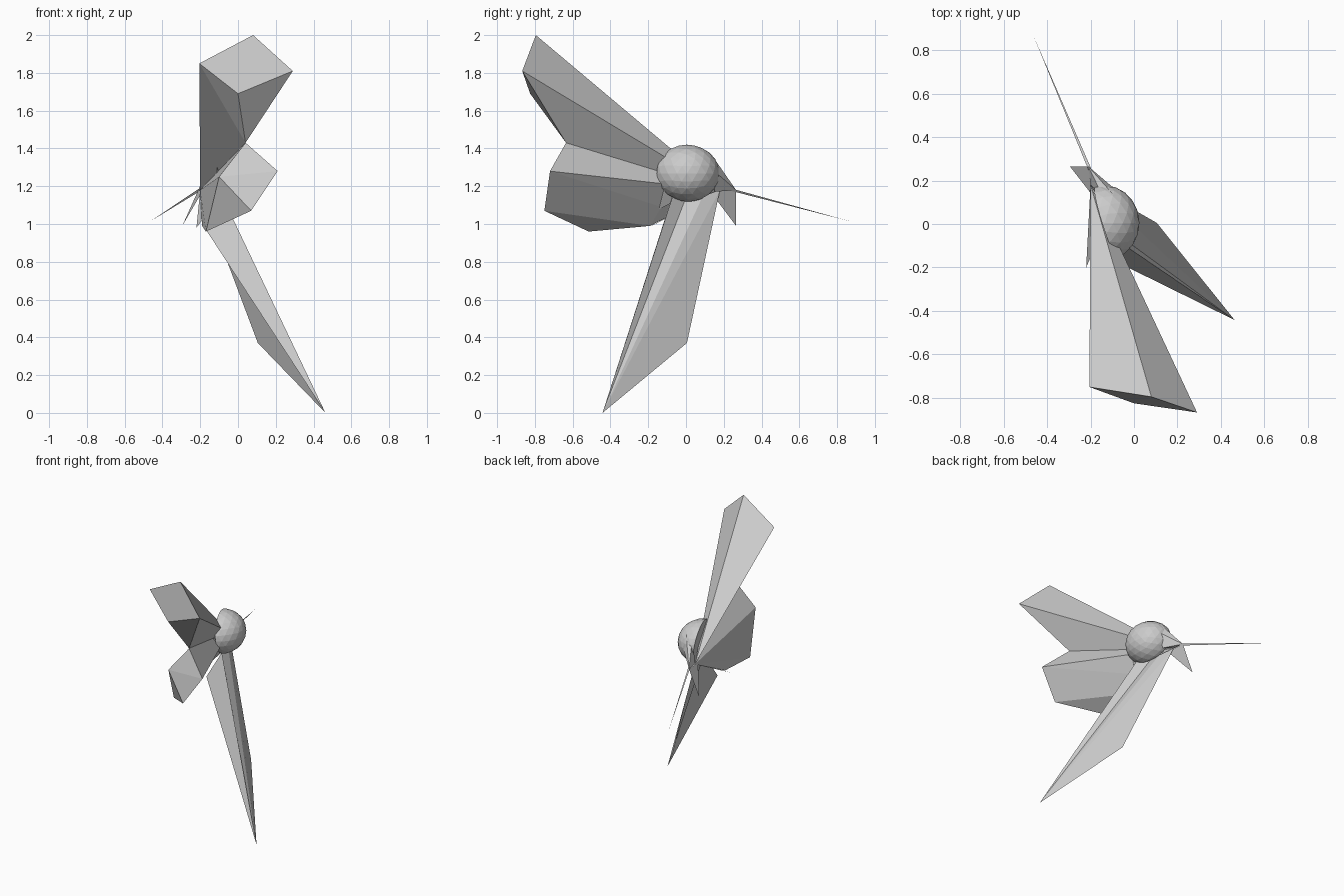
import bpy, bmesh
from mathutils import Vector

cube = bpy.data.objects.get("Cube")
if cube:
    bpy.data.objects.remove(cube)

grey = bpy.data.materials.new("plain grey")
grey.use_nodes = True
colour = (0.6, 0.6, 0.6, 1)
grey.diffuse_color = colour
grey.node_tree.nodes["Principled BSDF"].inputs["Base Color"].default_value = colour


def finish(name, bm):
    bmesh.ops.recalc_face_normals(bm, faces=bm.faces)
    mesh = bpy.data.meshes.new(name)
    bm.to_mesh(mesh)
    bm.free()
    mesh.materials.append(grey)
    obj = bpy.data.objects.new(name, mesh)
    bpy.context.collection.objects.link(obj)
    return obj


def shard(name, points):
    """Faceted solid wrapped around a few corner points."""
    bm = bmesh.new()
    for p in points:
        bm.verts.new(p)
    bmesh.ops.convex_hull(bm, input=bm.verts)
    loose = [v for v in bm.verts if not v.link_faces]
    bmesh.ops.delete(bm, geom=loose, context='VERTS')
    bmesh.ops.dissolve_limit(bm, angle_limit=0.03, verts=bm.verts, edges=bm.edges)
    return finish(name, bm)


def fan(name, tip, rim):
    """Open folded sheet: triangles from one tip to a row of rim points."""
    bm = bmesh.new()
    centre = bm.verts.new(tip)
    row = [bm.verts.new(p) for p in rim]
    for a, b in zip(row, row[1:]):
        bm.faces.new((centre, a, b))
    return finish(name, bm)


# Shared root where every petal meets, and the notch between the two wings
root = (-0.2, 0.18, 1.18)
notch = (0.04, -0.635, 1.43)

# Upper and lower wings
shard("upper_wing", [root, notch, (-0.205, -0.75, 1.85), (0.08, -0.795, 2.0),
                     (0.29, -0.867, 1.81), (0, -0.825, 1.69)])
shard("lower_wing", [root, notch, (0.21, -0.72, 1.28), (0.07, -0.75, 1.07),
                     (-0.17, -0.515, 0.96), (-0.1, -0.68, 1.25),
                     (-0.11, -0.12, 1.26), (-0.19, -0.19, 0.99), (-0.14, -0.13, 1.09)])

# Long folded tail pointing down
fan("tail", (0.463, -0.442, 0),
    [(0.105, 0.005, 0.37), root, (-0.15, 0.09, 1.15), (-0.14, 0, 1.14),
     (-0.085, -0.07, 1.15), (-0.17, -0.13, 0.97)])

# Small leaf beside the tail
fan("small_leaf", root, [(-0.22, -0.2, 0.98), (-0.19, -0.13, 1.02)])

# Faceted head, sliced flat where the wings join
bm = bmesh.new()
bmesh.ops.create_icosphere(bm, subdivisions=3, radius=0.16)
for v in bm.verts:
    v.co = Vector((v.co.x, v.co.y * 1.08, v.co.z * 0.95)) + Vector((-0.135, 0.005, 1.268))
bmesh.ops.bisect_plane(bm, geom=bm.verts[:] + bm.edges[:] + bm.faces[:],
                       plane_co=(-0.14, 0.05, 1.25),
                       plane_no=(0.95, 0.3, 0.12), clear_inner=True)
bmesh.ops.holes_fill(bm, edges=[e for e in bm.edges if e.is_boundary])
finish("head", bm)

# Cheek dropping from the head to the lower wing
shard("cheek", [(-0.11, -0.16, 1.3), (-0.11, -0.165, 1.18), (-0.14, -0.14, 1.08),
                (-0.11, -0.04, 1.13), (-0.06, -0.1, 1.22)])

# Hood from the head to the beak, with a flap hanging under it
beak_root = (-0.21, 0.265, 1.18)
shard("hood", [root, beak_root, (-0.1, 0.14, 1.36), (-0.075, 0.15, 1.28),
               (-0.13, 0.15, 1.17), (-0.14, 0.12, 1.36)])
fan("throat_flap", beak_root, [(-0.295, 0.265, 0.99), (-0.19, 0.13, 1.17)])

# Needle beak
shard("beak", [(-0.463, 0.867, 1.015), (-0.195, 0.25, 1.185),
               (-0.21, 0.25, 1.185), (-0.2, 0.24, 1.175)])
